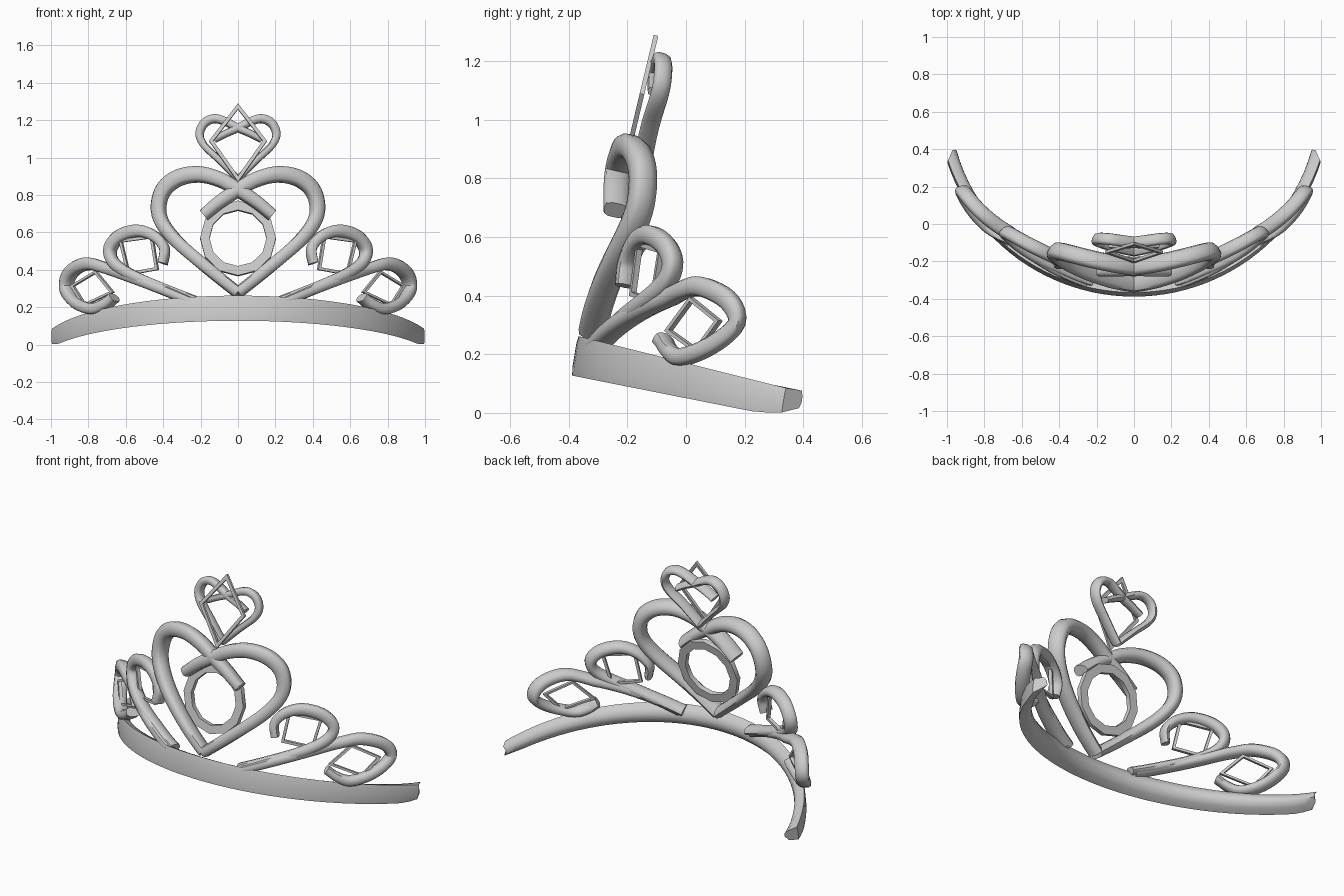
import bpy, bmesh, math
from mathutils import Vector

if "Cube" in bpy.data.objects:
    bpy.data.objects.remove(bpy.data.objects["Cube"], do_unlink=True)

silver = bpy.data.materials.new("silver_grey")
silver.use_nodes = True
GREY = (0.6, 0.6, 0.6, 1)
silver.diffuse_color = GREY
silver.node_tree.nodes["Principled BSDF"].inputs["Base Color"].default_value = GREY

RX, RY, CY = 1.05, 1.03, 0.65   # elliptical plan of the headband
LEAN = 0.165                    # the whole tiara leans backwards


def band_top(y):
    return 0.26 - 0.25 * (y + 0.37)


def place(s, z, depth=0.0, back=0.0):
    """Point on the leaning curved wall: arc position, height, depth inwards."""
    t = s / RX
    y = CY - RY * math.cos(t)
    lean = LEAN * (z - band_top(y) + 0.06)
    inward = Vector((-math.sin(t), math.cos(t), -0.22 * math.cos(t)))
    return Vector((RX * math.sin(t), y + lean + back, z)) + inward * depth


def arc(x):
    return RX * math.asin(x / RX)


def finish(name, bm, angle):
    bmesh.ops.recalc_face_normals(bm, faces=bm.faces)
    mesh = bpy.data.meshes.new(name)
    bm.to_mesh(mesh)
    bm.free()
    mesh.materials.append(silver)
    obj = bpy.data.objects.new(name, mesh)
    bpy.context.collection.objects.link(obj)
    bpy.ops.object.select_all(action="DESELECT")
    obj.select_set(True)
    bpy.context.view_layer.objects.active = obj
    bpy.ops.object.shade_smooth_by_angle(angle=math.radians(angle))


def loft(name, rings, closed=False, angle=50):
    """Skin a list of equal cross-sections, capping open ends."""
    bm = bmesh.new()
    rows = [[bm.verts.new(p) for p in ring] for ring in rings]
    pairs = list(zip(rows, rows[1:]))
    if closed:
        pairs.append((rows[-1], rows[0]))
    else:
        bm.faces.new(rows[0])
        bm.faces.new(rows[-1])
    for a, b in pairs:
        for i in range(len(a)):
            j = (i + 1) % len(a)
            bm.faces.new((a[i], a[j], b[j], b[i]))
    finish(name, bm, angle)


def smooth_path(points, steps=5):
    pts = [Vector(p) for p in points]
    pts = [2 * pts[0] - pts[1]] + pts + [2 * pts[-1] - pts[-2]]
    out = []
    for a, b, c, d in zip(pts, pts[1:], pts[2:], pts[3:]):
        for k in range(steps):
            u = k / steps
            out.append(0.5 * (2 * b + (c - a) * u + (2 * a - 5 * b + 4 * c - d) * u**2
                              + (3 * b - a - 3 * c + d) * u**3))
    return out + [pts[-2]]


# Ribbon cross-section, rounded front and back (width, depth)
HALF = [(0.35, 0.05), (0.5, 0.22), (0.5, 0.6), (0.32, 0.9)]
SECTION = [(0, 0)] + HALF + [(0, 1)] + [(-w, d) for w, d in reversed(HALF)]


def ribbon(name, points, side, width, depth, back=0.0, splay=0.0, splay_from=0.7):
    """Scroll that swells in the middle; splay flattens its outer end."""
    path = smooth_path([(arc(x) * side, z) for x, z in points])
    last = len(path) - 1
    rings = []
    for i, p in enumerate(path):
        tan = (path[min(i + 1, last)] - path[max(i - 1, 0)]).normalized()
        nor = Vector((-tan.y, tan.x))
        swell = width * (0.72 + 0.28 * math.sin(math.pi * i / last))
        ring = []
        for w, d in SECTION:
            q = p + nor * w * swell
            out = max(0, RX * math.sin(abs(q.x) / RX) - splay_from)
            ring.append(place(q.x, q.y, d * depth, back - splay * out))
        rings.append(ring)
    loft(name, rings)


def frame(name, corners, ratio, depth):
    """Flat open frame around a polygon."""
    pts = [Vector(c) for c in corners]
    mid = sum(pts, Vector()) / len(pts)
    n = (pts[1] - pts[0]).cross(pts[2] - pts[1]).normalized()
    n = (n if n.y > 0 else -n) * depth
    rings = []
    for p in pts:
        q = mid + (p - mid) * ratio
        rings.append([p, q, q + n, p + n])
    loft(name, rings, closed=True, angle=35)


# Headband: flat outside, rounded inside, tapering to slanted ends
rings = []
STEPS, END = 48, arc(0.998)
for i in range(STEPS + 1):
    f = 2 * i / STEPS - 1
    s = f * END
    si = s * (1 + 0.035 * abs(f) ** 6)
    y = CY - RY * math.cos(s / RX)
    top = band_top(y)
    low = max(0.13 - 0.2 * (y + 0.39), 0.002)
    h = top - low
    rings.append([place(s, low, 0.004), place(s, low + h * 0.2), place(s, low + h * 0.8),
                  place(s, top, 0.004), place(si, low + h * 0.92, 0.042),
                  place(si, low + h * 0.7, 0.062), place(si, low + h * 0.45, 0.065),
                  place(si, low + h * 0.2, 0.042)])
loft("headband", rings)

HEART = [(0, 0.285), (0.18, 0.425), (0.36, 0.58), (0.437, 0.70), (0.422, 0.82), (0.34, 0.895),
         (0.22, 0.918), (0.10, 0.89), (0, 0.835), (-0.1, 0.772), (-0.19, 0.70)]
TOP_HEART = [(0, 0.89), (0.1, 0.99), (0.185, 1.07), (0.21, 1.13), (0.185, 1.188),
             (0.13, 1.213), (0.07, 1.198), (0, 1.163), (-0.07, 1.132), (-0.13, 1.10)]
INNER = [(0.415, 0.44), (0.405, 0.52), (0.46, 0.585), (0.55, 0.613), (0.65, 0.585),
         (0.705, 0.52), (0.69, 0.45), (0.60, 0.385), (0.42, 0.31), (0.23, 0.24)]
OUTER = [(0.685, 0.258), (0.735, 0.22), (0.81, 0.195), (0.905, 0.235), (0.953, 0.31),
         (0.925, 0.39), (0.84, 0.435), (0.75, 0.42), (0.6, 0.368), (0.42, 0.3), (0.26, 0.235)]
INNER_GEM = [(0.64, -0.09, 0.56), (0.46, -0.17, 0.585), (0.43, -0.195, 0.40), (0.594, -0.12, 0.37)]
OUTER_GEM = [(0.90, 0.11, 0.315), (0.765, 0.01, 0.396), (0.67, -0.075, 0.28), (0.83, 0.03, 0.205)]

# Mirrored scrolls and gem frames
for label, side in (("left", 1), ("right", -1)):
    ribbon(label + "_heart_scroll", HEART, side, 0.082, 0.095)
    ribbon(label + "_top_heart_scroll", TOP_HEART, side, 0.044, 0.062, back=0.093)
    ribbon(label + "_inner_scroll", INNER, side, 0.066, 0.075, back=0.015,
           splay=0.12, splay_from=0.4)
    ribbon(label + "_outer_scroll", OUTER, side, 0.066, 0.08, splay=0.4)
    for part, gem in (("inner", INNER_GEM), ("outer", OUTER_GEM)):
        frame(f"{label}_{part}_gem_frame", [(x * side, y, z) for x, y, z in gem], 0.84, 0.02)

# Round frame inside the heart
ring_pts = []
for k in range(12):
    a = math.tau * k / 12
    ring_pts.append((0.203 * math.cos(a), -0.24 + 0.04 * math.sin(a), 0.57 + 0.2 * math.sin(a)))
frame("centre_ring", ring_pts, 0.75, 0.03)

# Diamond frame at the peak
frame("peak_diamond", [(0, -0.11, 1.29), (0.155, -0.158, 1.09), (0, -0.21, 0.87),
                       (-0.155, -0.158, 1.09)], 0.85, 0.016)
